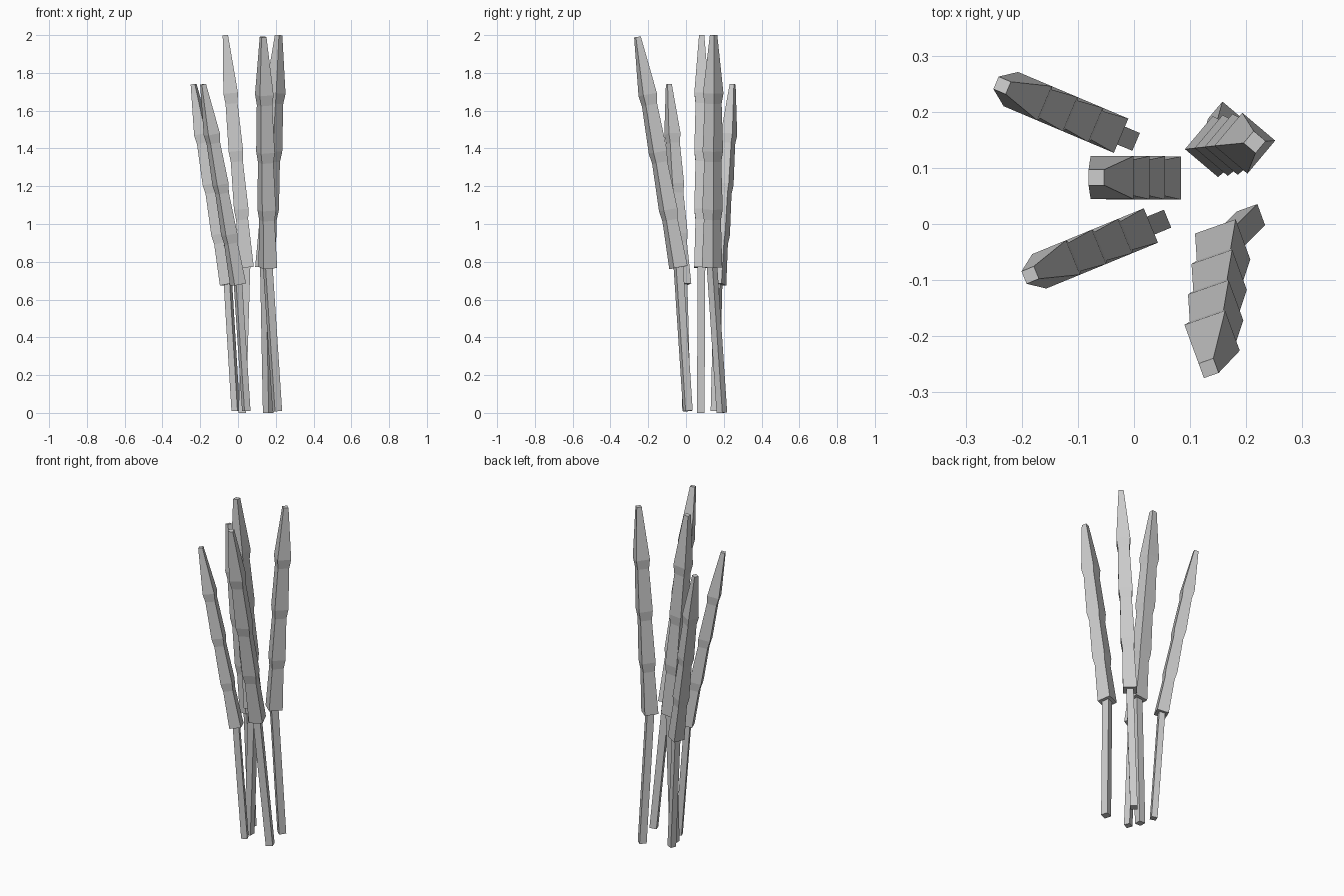
import bpy, bmesh
from mathutils import Matrix, Vector

cube = bpy.data.objects.get("Cube")
if cube:
    bpy.data.objects.remove(cube, do_unlink=True)

GREY = (0.6, 0.6, 0.6, 1)
grey = bpy.data.materials.new("plain_grey")
grey.use_nodes = True
grey.diffuse_color = GREY
grey.node_tree.nodes["Principled BSDF"].inputs["Base Color"].default_value = GREY


def square_loft(name, start, end, yaw, rings):
    """Loft square rings of (fraction along axis, half width) from start to end."""
    start, end = Vector(start), Vector(end)
    axis = (end - start).normalized()
    side = Matrix.Rotation(yaw, 3, "Z") @ Vector((1, 0, 0))
    side = (side - axis * side.dot(axis)).normalized()
    front = axis.cross(side)
    bm = bmesh.new()
    loops = []
    for t, w in rings:
        c = start.lerp(end, t)
        loops.append([bm.verts.new(c + w * (a * side + b * front))
                      for a, b in ((-1, -1), (1, -1), (1, 1), (-1, 1))])
    for lo, hi in zip(loops, loops[1:]):
        for i in range(4):
            j = (i + 1) % 4
            bm.faces.new((lo[i], lo[j], hi[j], hi[i]))
    bm.faces.new(loops[0][::-1])
    bm.faces.new(loops[-1])
    mesh = bpy.data.meshes.new(name)
    bm.to_mesh(mesh)
    bm.free()
    mesh.materials.append(grey)
    obj = bpy.data.objects.new(name, mesh)
    bpy.context.collection.objects.link(obj)


def head_rings(scale):
    """Four stacked tiers, each flaring toward its lower edge, ending in a blunt tip."""
    wide, narrow, tip = 0.0385 * scale, 0.032 * scale, 0.014 * scale
    rings = [(0, wide)]
    for k in (1, 2, 3):
        rings += [(k / 4 - 0.045, narrow), (k / 4, wide)]
    return rings + [(1, tip)]


# name: stem foot, head base, head tip, yaw, scale
STALKS = {
    "middle": ((0.022, 0.078, 0), (0.045, 0.082, 0.77), (-0.067, 0.083, 2.0), 0, 1),
    "back_right": ((-0.012, 0.153, 0.01), (-0.053, 0.17, 0.68), (-0.235, 0.247, 1.74), -0.4, 0.86),
    "front_right": ((0.044, 0.003, 0.01), (0, -0.015, 0.68), (-0.185, -0.091, 1.74), 0.39, 0.86),
    "front_left": ((0.208, 0.01, 0.01), (0.158, -0.04, 0.77), (0.133, -0.257, 1.99), 0.35, 1),
    "back_left": ((0.16, 0.19, 0), (0.145, 0.138, 0.77), (0.215, 0.146, 2.0), 0.87, 1),
}

for name, (foot, base, tip, yaw, scale) in STALKS.items():
    w = 0.02 * scale
    square_loft(name + "_stem", foot, base, yaw, [(0, w), (1.03, w)])
    square_loft(name + "_head", base, tip, yaw, head_rings(scale))
